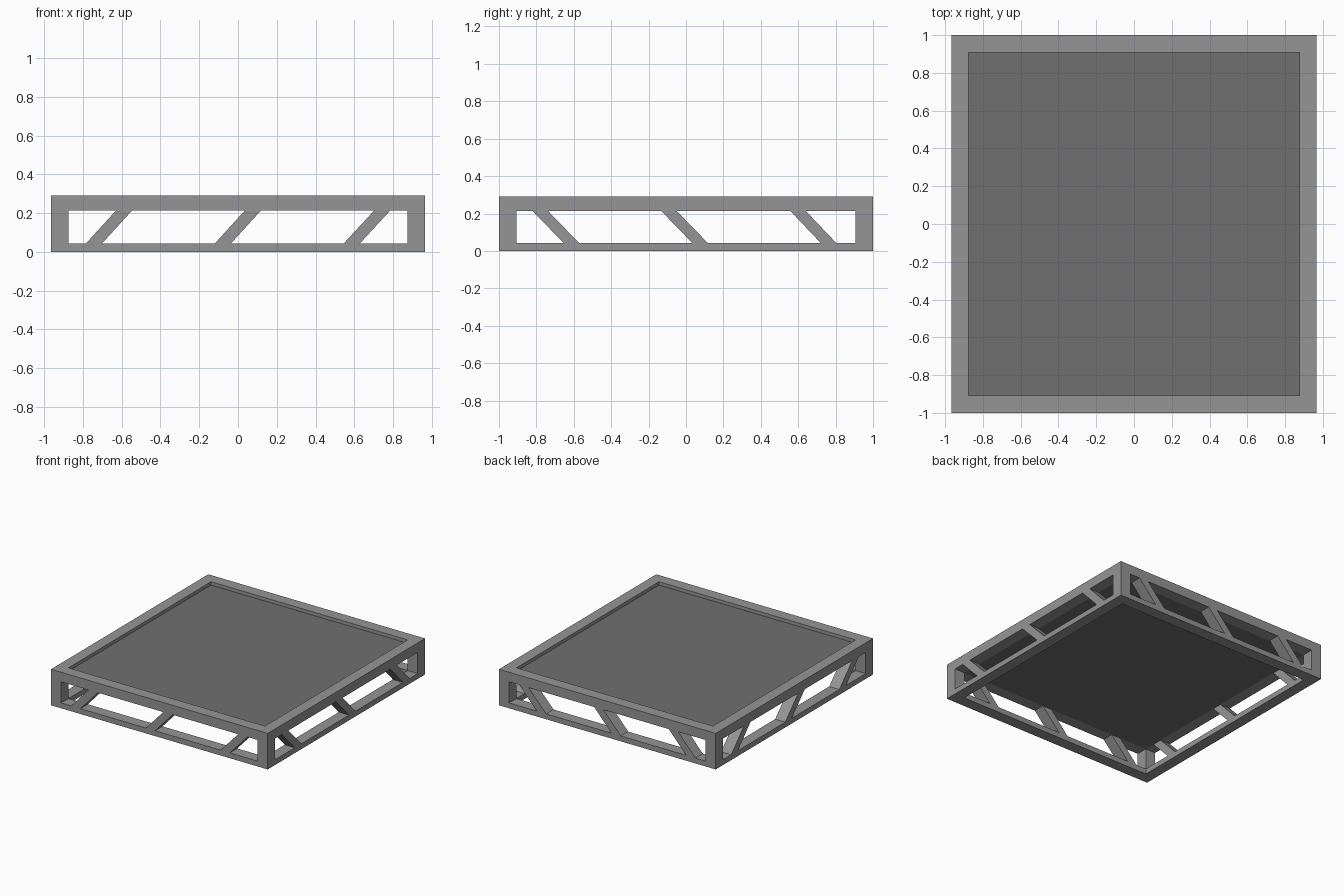
import bpy, bmesh

if "Cube" in bpy.data.objects:
    bpy.data.objects.remove(bpy.data.objects["Cube"])

HX, HY, H = 0.965, 1.0, 0.29      # outer half sizes and height
IX, IY = 0.875, 0.907             # inner half sizes
Z0, Z1 = 0.043, 0.213             # window bottom and top


def make_object(name, prisms):
    """Build one object from prisms, each a (loop, extrusion vector) pair."""
    bm = bmesh.new()
    for loop, vec in prisms:
        face = bm.faces.new([bm.verts.new(p) for p in loop])
        ext = bmesh.ops.extrude_face_region(bm, geom=[face], use_keep_orig=True)
        top = [g for g in ext["geom"] if isinstance(g, bmesh.types.BMVert)]
        bmesh.ops.translate(bm, verts=top, vec=vec)
    bmesh.ops.recalc_face_normals(bm, faces=bm.faces)
    mesh = bpy.data.meshes.new(name)
    bm.to_mesh(mesh)
    bm.free()
    obj = bpy.data.objects.new(name, mesh)
    bpy.context.collection.objects.link(obj)
    return obj


def paint(obj, name, grey):
    mat = bpy.data.materials.new(name)
    mat.diffuse_color = (grey, grey, grey, 1)
    mat.use_nodes = True
    mat.node_tree.nodes["Principled BSDF"].inputs["Base Color"].default_value = mat.diffuse_color
    obj.data.materials.clear()
    obj.data.materials.append(mat)


def block(hx, hy, z0, z1):
    loop = [(-hx, -hy, z0), (hx, -hy, z0), (hx, hy, z0), (-hx, hy, z0)]
    return loop, (0, 0, z1 - z0)


def windows(inner, braces):
    """Window outlines left between the end posts and the slanted braces.
    Each brace is (start at bottom, start at top)."""
    width = 0.083
    left = [(-inner, -inner)] + [(b + width, t + width) for b, t in braces]
    right = list(braces) + [(inner, inner)]
    return [[(l[0], Z0), (r[0], Z0), (r[1], Z1), (l[1], Z1)]
            for l, r in zip(left, right)]


# Frame with open middle and windows cut through opposite walls
frame = make_object("frame", [block(HX, HY, 0, H)])
core = make_object("core_cutter", [block(IX, IY, -0.1, H + 0.1)])
front = windows(IX, [(-0.785, -0.63), (-0.12, 0.035), (0.545, 0.702)])
side = windows(IY, [(-0.655, -0.82), (0.033, -0.132), (0.72, 0.558)])
front_cut = make_object("front_back_window_cutter",
                        [([(u, -1.2, z) for u, z in w], (0, 2.4, 0)) for w in front])
side_cut = make_object("side_window_cutter",
                       [([(-1.2, u, z) for u, z in w], (2.4, 0, 0)) for w in side])

for cutter in (core, front_cut, side_cut):
    cutter.hide_render = True
    mod = frame.modifiers.new(cutter.name, "BOOLEAN")
    mod.operation = "DIFFERENCE"
    mod.solver = "EXACT"
    mod.object = cutter
bpy.context.view_layer.objects.active = frame
for mod in list(frame.modifiers):
    bpy.ops.object.modifier_apply(modifier=mod.name)
for cutter in (core, front_cut, side_cut):
    bpy.data.objects.remove(cutter)
paint(frame, "frame_grey", 0.30)

# Recessed panel filling the top rim, shallow recess
panel = make_object("top_panel", [block(IX, IY, Z1, 0.263)])
paint(panel, "panel_dark_grey", 0.16)
